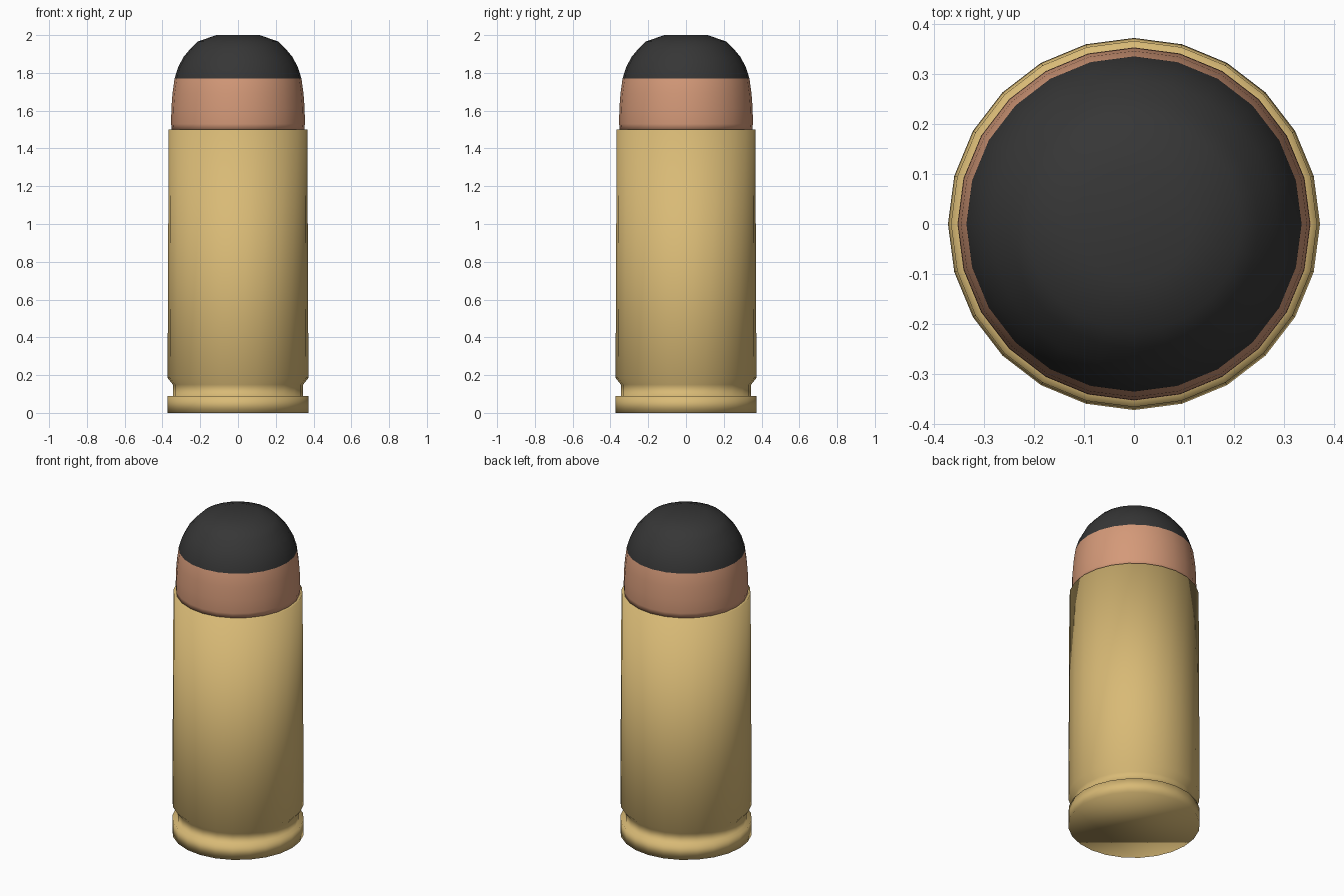
import bpy, bmesh, math

SIDES = 24

cube = bpy.data.objects.get("Cube")
if cube:
    bpy.data.objects.remove(cube, do_unlink=True)


def material(name, rgb):
    mat = bpy.data.materials.new(name)
    mat.use_nodes = True
    mat.diffuse_color = (*rgb, 1)
    node = next(n for n in mat.node_tree.nodes if n.type == "BSDF_PRINCIPLED")
    node.inputs["Base Color"].default_value = (*rgb, 1)
    return mat


def lathe(name, profile, mats, split=None):
    """Turn (radius, height) points around z, capping both ends."""
    bm = bmesh.new()
    rings = []
    for r, z in profile:
        angles = [math.tau * i / SIDES for i in range(SIDES)]
        rings.append([bm.verts.new((r * math.cos(a), r * math.sin(a), z)) for a in angles])
    for low, high in zip(rings, rings[1:]):
        for i in range(SIDES):
            j = (i + 1) % SIDES
            bm.faces.new((low[i], low[j], high[j], high[i]))
    bm.faces.new(rings[0][::-1])
    bm.faces.new(rings[-1])
    for face in bm.faces:
        face.smooth = True
        if split is not None and face.calc_center_median().z > split:
            face.material_index = 1
    mesh = bpy.data.meshes.new(name)
    bm.to_mesh(mesh)
    bm.free()
    for mat in mats:
        mesh.materials.append(mat)
    obj = bpy.data.objects.new(name, mesh)
    bpy.context.collection.objects.link(obj)
    return obj


brass = material("brass", (0.69, 0.49, 0.18))
copper = material("copper", (0.66, 0.32, 0.19))
dark = material("dark_grey", (0.037, 0.037, 0.037))

# Case: rim, extractor groove, tapered wall and mouth lip
lathe("case", [(0.373, 0), (0.373, 0.09), (0.345, 0.09), (0.345, 0.15),
               (0.373, 0.185), (0.367, 1.5), (0.345, 1.5)], [brass])

# Bullet: copper jacket below, dark rounded nose above
lathe("bullet", [(0.35, 1.495), (0.354, 1.53), (0.353, 1.61), (0.347, 1.69),
                 (0.336, 1.77), (0.317, 1.83), (0.288, 1.885), (0.25, 1.93),
                 (0.215, 1.965), (0.115, 2.0)], [copper, dark], split=1.77)
